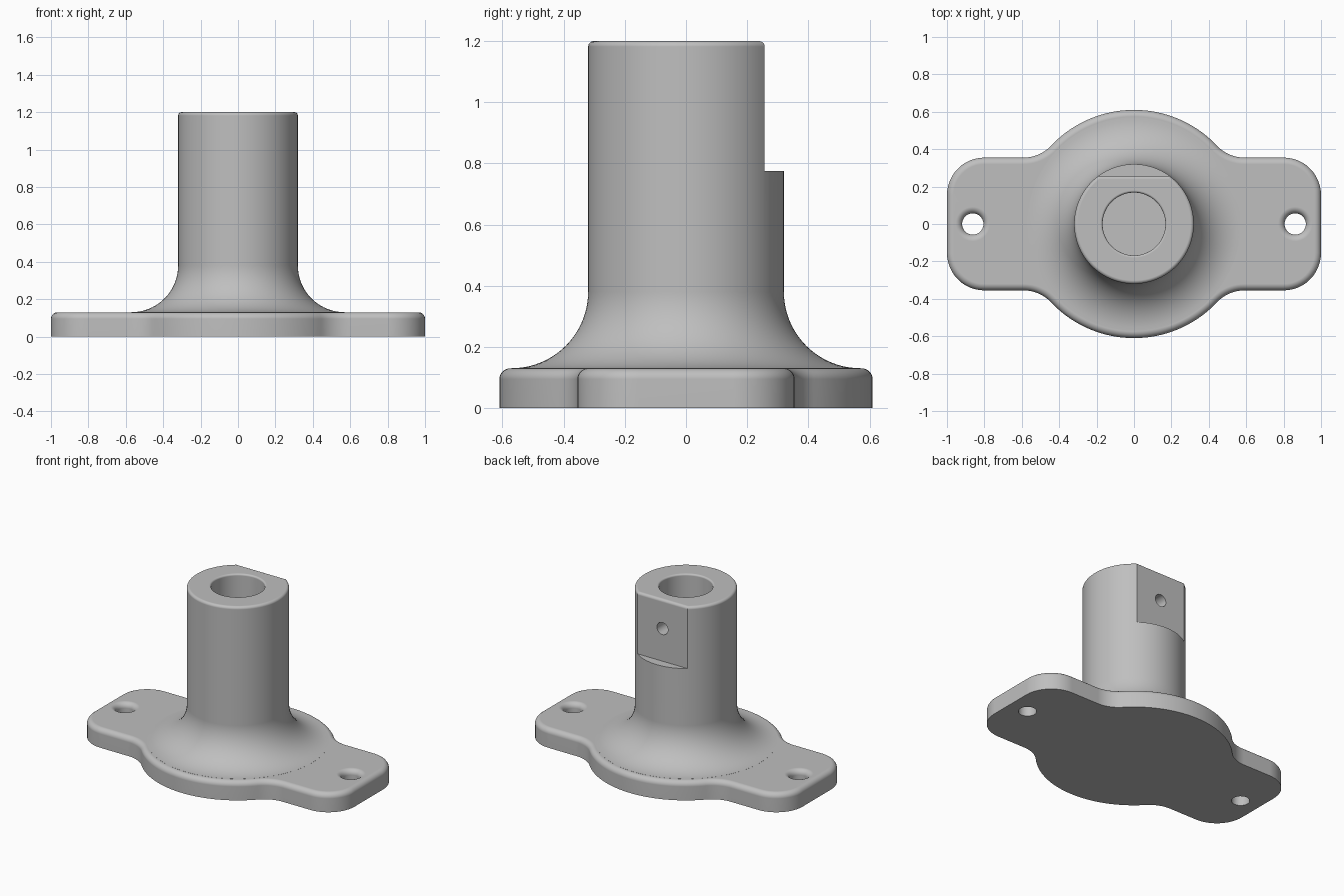
import bpy
import bmesh
from math import sin, cos, pi, hypot, atan2

cube = bpy.data.objects.get("Cube")
if cube:
    bpy.data.objects.remove(cube)

PLATE_TOP, HEIGHT = 0.13, 1.2
HUB, SHAFT, FLAT_Y = 0.61, 0.32, 0.257

grey = bpy.data.materials.new("plain grey")
grey.use_nodes = True
grey.diffuse_color = (0.52, 0.52, 0.52, 1)
grey.node_tree.nodes["Principled BSDF"].inputs["Base Color"].default_value = grey.diffuse_color


def arc(cx, cy, r, start, end, n):
    """Points on an arc, angles in units of a right angle."""
    angles = [(start + (end - start) * i / n) * pi / 2 for i in range(n + 1)]
    return [(cx + r * cos(a), cy + r * sin(a)) for a in angles]


def loft(name, rings):
    """Closed solid through a stack of equal-length rings."""
    bm = bmesh.new()
    loops = [[bm.verts.new(p) for p in ring] for ring in rings]
    n = len(loops[0])
    for a, b in zip(loops, loops[1:]):
        for i in range(n):
            j = (i + 1) % n
            bm.faces.new((a[i], a[j], b[j], b[i]))
    bm.faces.new(loops[0])
    bm.faces.new(loops[-1])
    bmesh.ops.recalc_face_normals(bm, faces=bm.faces)
    mesh = bpy.data.meshes.new(name)
    bm.to_mesh(mesh)
    bm.free()
    mesh.materials.append(grey)
    obj = bpy.data.objects.new(name, mesh)
    bpy.context.collection.objects.link(obj)
    return obj


def lathe(name, profile, x=0, sides=96):
    """Solid of revolution about a vertical axis from (radius, z) pairs."""
    return loft(name, [[(x + px, py, z) for px, py in arc(0, 0, r, 0, 4, sides)[:-1]]
                       for r, z in profile])


def combine(body, tool, operation):
    """Apply a boolean and discard the tool."""
    tool.hide_render = True
    mod = body.modifiers.new(operation, "BOOLEAN")
    mod.operation, mod.object, mod.solver = operation, tool, "EXACT"
    bpy.context.view_layer.objects.active = body
    bpy.ops.object.modifier_apply(modifier=mod.name)
    bpy.data.objects.remove(tool)


def plate_outline(d):
    """Round hub with two rounded ears, shrunk inward by d."""
    ear, r = 0.355, 0.2
    cy = ear + r
    cx = (((HUB + r) ** 2) - cy ** 2) ** 0.5
    a = atan2(cy, cx) / (pi / 2)
    quarter = arc(1 - r, ear - r, r - d, 0, 1, 12)
    quarter += arc(cx, cy, r + d, 3, 2 + a, 10)
    quarter += arc(0, 0, HUB - d, a, 1, 20)[1:]
    half = quarter + [(-x, y) for x, y in reversed(quarter[:-1])]
    return half + [(x, -y) for x, y in reversed(half)]


# Base plate with a rounded top edge
edge = 0.035
layers = [(0, 0)] + [(edge - u, v) for u, v in arc(0, PLATE_TOP - edge, edge, 0, 1, 6)]
body = loft("flanged_shaft_mount",
            [[(x, y, z) for x, y in plate_outline(d)] for d, z in layers])

# Shaft flaring into the plate
flare, rim = 0.25, 0.018
profile = [(SHAFT + flare, 0.05)]
profile += arc(SHAFT + flare, PLATE_TOP + flare + 0.0005, flare, 3, 2, 20)
profile += arc(SHAFT - rim, HEIGHT - rim, rim, 0, 1, 5)
combine(body, lathe("shaft", profile), "UNION")

# Flat on the back of the shaft, with a rounded upper edge
section = [(0.5, 0.775), (FLAT_Y, 0.775)]
section += arc(FLAT_Y - rim, HEIGHT - rim, rim, 0, 1, 5)
section += [(FLAT_Y - rim, 1.3), (0.5, 1.3)]
combine(body, loft("flat_cutter", [[(x, y, z) for y, z in section] for x in (-0.5, 0.5)]),
        "DIFFERENCE")

# Blind bore with a softened lip
bore, lip = 0.168, 0.012
profile = [(bore, PLATE_TOP + 0.02)]
profile += arc(bore + lip, HEIGHT - lip, lip, 2, 1, 4) + [(bore + lip, 1.3)]
combine(body, lathe("bore_cutter", profile), "DIFFERENCE")

# Set screw hole through the flat into the bore
ring = arc(0, 1.0, 0.042, 0, 4, 32)[:-1]
combine(body, loft("set_screw_cutter", [[(x, y, z) for x, z in ring] for y in (0.08, 0.4)]),
        "DIFFERENCE")

# Mounting holes with rounded mouths
hole, mouth = 0.057, 0.035
profile = [(hole, -0.1)]
profile += arc(hole + mouth, PLATE_TOP - mouth, mouth, 2, 1, 6) + [(hole + mouth, 0.2)]
for side in (-1, 1):
    combine(body, lathe("mounting_hole_cutter", profile, side * 0.862, 48), "DIFFERENCE")

# Smooth shading with crisp edges
bpy.ops.object.select_all(action="DESELECT")
body.select_set(True)
bpy.context.view_layer.objects.active = body
bpy.ops.object.shade_smooth_by_angle(angle=pi / 6)
weighted = body.modifiers.new("weighted_normals", "WEIGHTED_NORMAL")
weighted.keep_sharp = True
